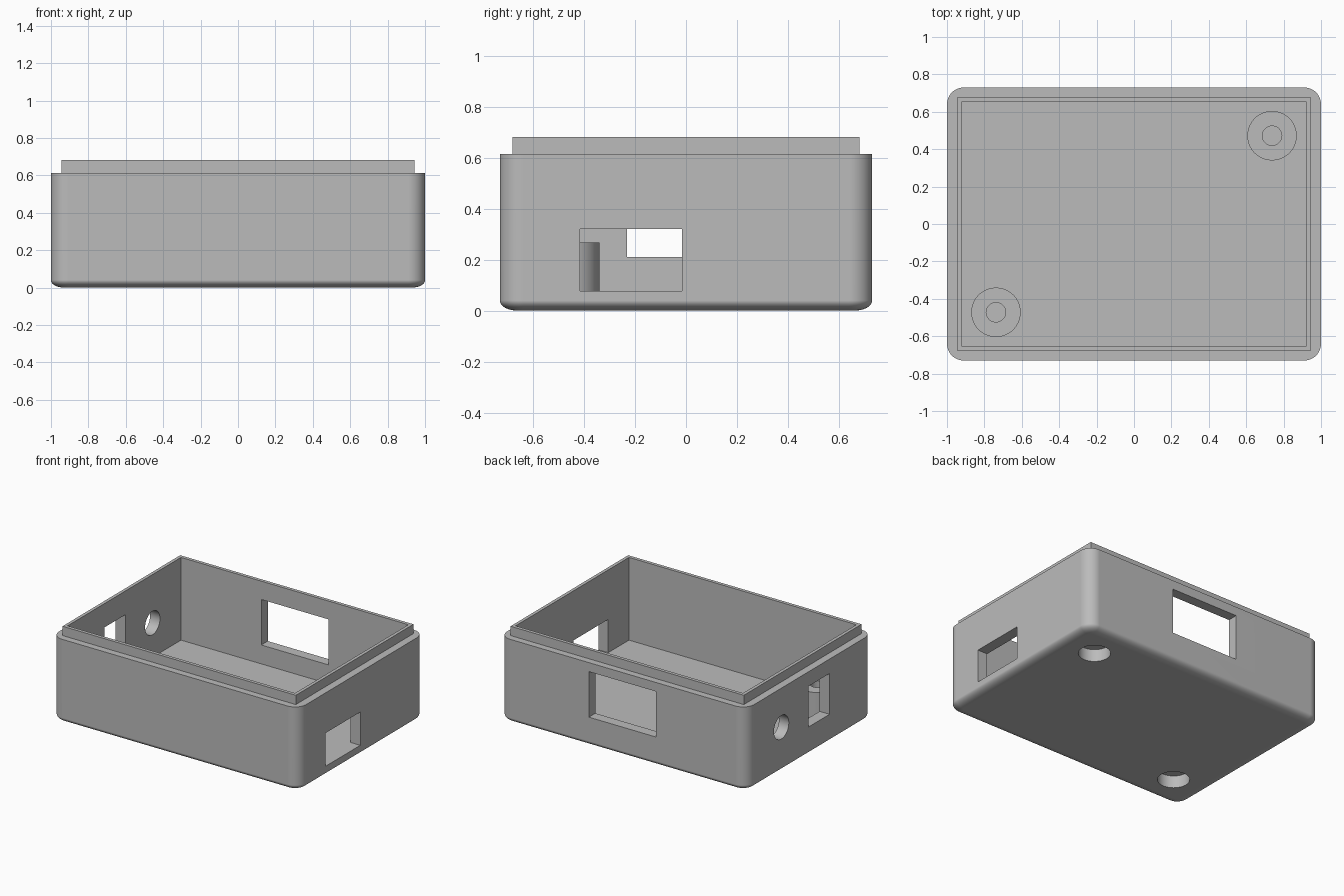
import bpy
import bmesh
from math import sin, cos, pi

default = bpy.data.objects.get("Cube")
if default:
    bpy.data.objects.remove(default, do_unlink=True)

# Main dimensions
HALF_X, HALF_Y = 1.0, 0.73
RIM_Z, LIP_Z, FLOOR_Z = 0.614, 0.682, 0.077
CORNER, BASE_IN, BASE_UP = 0.09, 0.07, 0.04

gray = bpy.data.materials.new("plain gray")
gray.use_nodes = True
color = (0.5, 0.5, 0.5, 1)
gray.diffuse_color = color
gray.node_tree.nodes["Principled BSDF"].inputs["Base Color"].default_value = color


def make_object(name, bm):
    bmesh.ops.recalc_face_normals(bm, faces=bm.faces[:])
    mesh = bpy.data.meshes.new(name)
    bm.to_mesh(mesh)
    bm.free()
    mesh.materials.append(gray)
    obj = bpy.data.objects.new(name, mesh)
    bpy.context.collection.objects.link(obj)
    return obj


def box(name, x, y, z):
    """Box from (low, high) ranges."""
    bm = bmesh.new()
    bmesh.ops.create_cube(bm, size=1)
    for v in bm.verts:
        for i, (low, high) in enumerate((x, y, z)):
            v.co[i] = high if v.co[i] > 0 else low
    return make_object(name, bm)


def cylinder(name, center, radius, z, segments=64):
    bm = bmesh.new()
    bmesh.ops.create_cone(bm, cap_ends=True, segments=segments, radius1=radius,
                          radius2=radius, depth=z[1] - z[0])
    bmesh.ops.translate(bm, verts=bm.verts[:], vec=(*center, sum(z) / 2))
    return make_object(name, bm)


def rounded_shell(name, corner_steps=12, base_steps=8):
    """Solid block with round upright corners and a softened bottom edge."""
    bm = bmesh.new()
    levels = []
    for i in range(base_steps + 1):
        a = pi / 2 * i / base_steps
        levels.append((BASE_IN * (1 - sin(a)), BASE_UP * (1 - cos(a))))
    levels.append((0, RIM_Z))
    rings = []
    for inset, z in levels:
        ring = []
        for q, (sx, sy) in enumerate(((1, 1), (-1, 1), (-1, -1), (1, -1))):
            for k in range(corner_steps + 1):
                a = pi / 2 * (q + k / corner_steps)
                r = CORNER - inset
                ring.append(bm.verts.new((sx * (HALF_X - CORNER) + r * cos(a),
                                          sy * (HALF_Y - CORNER) + r * sin(a), z)))
        rings.append(ring)
    for low, high in zip(rings, rings[1:]):
        for i in range(len(low)):
            j = (i + 1) % len(low)
            bm.faces.new((low[i], low[j], high[j], high[i]))
    bm.faces.new(rings[0])
    bm.faces.new(rings[-1])
    return make_object(name, bm)


def combine(target, tool, operation):
    """Apply a boolean and remove the tool object."""
    tool.hide_render = True
    mod = target.modifiers.new(operation, "BOOLEAN")
    mod.operation, mod.object, mod.solver = operation, tool, "EXACT"
    bpy.ops.object.select_all(action="DESELECT")
    bpy.context.view_layer.objects.active = target
    target.select_set(True)
    bpy.ops.object.modifier_apply(modifier=mod.name)
    bpy.data.objects.remove(tool, do_unlink=True)


# Outer shell with the raised lip, then hollowed
case = rounded_shell("enclosure_base")
combine(case, box("lip", (-0.944, 0.944), (-0.68, 0.68), (0.4, LIP_Z)), "UNION")
combine(case, box("cavity", (-0.92, 0.92), (-0.655, 0.655), (FLOOR_Z, 1)), "DIFFERENCE")

# Screw posts in opposite corners, with a pilot hole above and a pocket below
for side in (-1, 1):
    center = (side * 0.738, side * 0.472)
    combine(case, cylinder("post", center, 0.132, (0.04, 0.268)), "UNION")
    combine(case, cylinder("pilot_hole", center, 0.052, (0.12, 0.4)), "DIFFERENCE")
    combine(case, cylinder("pocket", center, 0.107, (-0.1, 0.09)), "DIFFERENCE")

# Wall openings: left slot, right slot, back window
for name, x, y, z in (
    ("left_slot", (0.89, 1.1), (-0.415, -0.015), (FLOOR_Z, 0.32)),
    ("right_slot", (-1.1, -0.89), (-0.231, 0.013), (0.21, 0.508)),
    ("back_window", (-0.27, 0.275), (0.62, 0.8), (0.215, 0.548)),
):
    combine(case, box(name, x, y, z), "DIFFERENCE")

# Round cable hole in the right wall
hole = cylinder("cable_hole", (0, 0), 0.086, (-0.1, 0.1))
hole.rotation_euler.y = pi / 2
hole.location = (-0.97, 0.326, 0.328)
bpy.context.view_layer.update()
combine(case, hole, "DIFFERENCE")

# Smooth the curved parts and keep the flat walls flat
bpy.ops.object.select_all(action="DESELECT")
bpy.context.view_layer.objects.active = case
case.select_set(True)
bpy.ops.object.shade_smooth_by_angle(angle=pi / 6)
weighted = case.modifiers.new("flat_walls", "WEIGHTED_NORMAL")
weighted.keep_sharp = True
